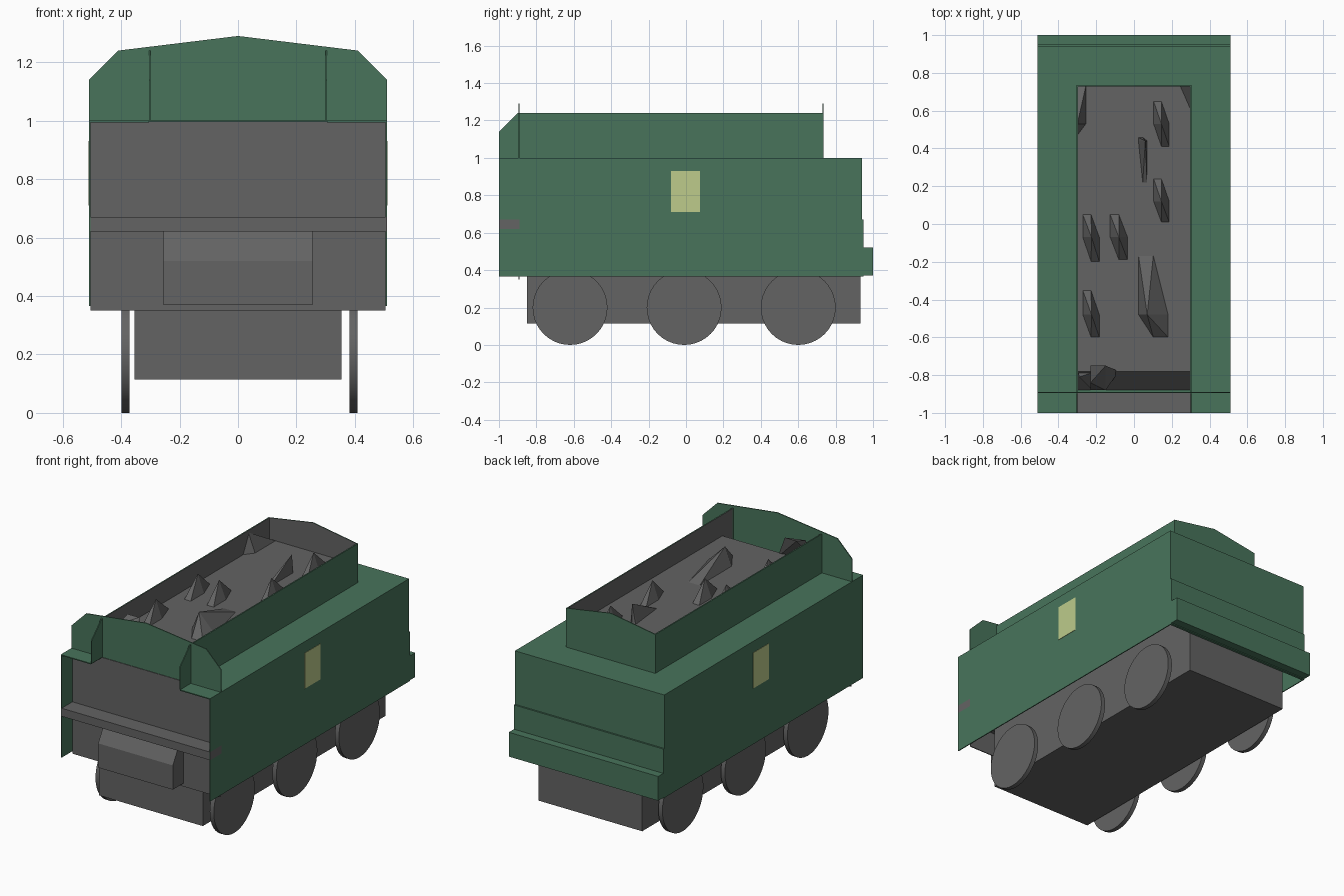
import bpy, bmesh, math
from mathutils import Vector

cube = bpy.data.objects.get("Cube")
if cube:
    bpy.data.objects.remove(cube, do_unlink=True)


def material(name, rgb):
    m = bpy.data.materials.new(name)
    m.use_nodes = True
    m.diffuse_color = (*rgb, 1)
    m.node_tree.nodes["Principled BSDF"].inputs["Base Color"].default_value = (*rgb, 1)
    return m


GREEN = material("green paint", (0.065, 0.175, 0.105))
GREY = material("dark grey", (0.125, 0.125, 0.125))
YELLOW = material("pale yellow", (0.51, 0.60, 0.26))


def finish(name, bm, *mats, rule=None):
    """Turn a bmesh into an object; rule picks faces for the second material."""
    bmesh.ops.recalc_face_normals(bm, faces=bm.faces[:])
    if rule:
        for f in bm.faces:
            f.material_index = int(rule(f.normal))
    me = bpy.data.meshes.new(name)
    bm.to_mesh(me)
    bm.free()
    for m in mats:
        me.materials.append(m)
    ob = bpy.data.objects.new(name, me)
    bpy.context.collection.objects.link(ob)
    return ob


def prism(name, profile, axis, a, b, *mats, rule=None):
    """Extrude a profile from a to b: (y, z) points along x, or (x, z) points along y."""
    bm = bmesh.new()
    def at(p, d):
        return (d, *p) if axis == "x" else (p[0], d, p[1])
    f = bm.faces.new([bm.verts.new(at(p, a)) for p in profile])
    new = bmesh.ops.extrude_face_region(bm, geom=[f])["geom"]
    shift = Vector(at((0, 0), b - a))
    bmesh.ops.translate(bm, vec=shift, verts=[v for v in new if isinstance(v, bmesh.types.BMVert)])
    return finish(name, bm, *mats, rule=rule)


def box(name, x, y, z, *mats, rule=None):
    profile = [(y[0], z[0]), (y[1], z[0]), (y[1], z[1]), (y[0], z[1])]
    return prism(name, profile, "x", x[0], x[1], *mats, rule=rule)


def hull(name, points, mat):
    bm = bmesh.new()
    for p in points:
        bm.verts.new(p)
    bmesh.ops.convex_hull(bm, input=bm.verts[:])
    return finish(name, bm, mat)


W, T = 0.51, 0.006          # half width of the body, sheet thickness
FRONT, REAR = -0.89, 0.94   # end faces of the tank
BIN, BACK = 0.305, 0.735    # half width and back end of the coal bin
COAL = 1.11                 # level of the coal

# Tank: core, end sheets and rear steps
box("tank_core", (-W + T, W - T), (FRONT, REAR - T), (0.5, 1.0), GREEN, GREY,
    rule=lambda n: n.z < -0.5)
box("front_plate", (-W + T, W - T), (FRONT - T, FRONT), (0.35, 0.998), GREY)
box("rear_plate", (-W, W), (REAR - T, REAR), (0.365, 1.0), GREEN)
box("rear_step", (-W, W), (REAR, 0.95), (0.365, 0.67), GREEN)
box("rear_beam", (-W, W), (REAR, 1.0), (0.37, 0.52), GREEN)

# Front shelf and toolbox
box("front_shelf", (-W + T, W), (-1.0, FRONT), (0.62, 0.67), GREY)
prism("toolbox", [(FRONT, 0.37), (-1.0, 0.37), (-1.0, 0.52), (-0.94, 0.62), (FRONT, 0.62)],
      "x", -0.255, 0.255, GREY)

# Paired side parts
wall = [(-1.0, 1.0), (BACK, 1.0), (BACK, 1.24), (-0.9, 1.24), (-1.0, 1.14)]
for side, s in (("left", 1), ("right", -1)):
    box(side + "_side_panel", (s * (W - T), s * W), (-1.0, REAR), (0.365, 1.0), GREEN)
    box(side + "_front_deck", (s * BIN, s * W), (-1.0, FRONT), (1.0 - T, 1.0), GREEN)
    box(side + "_number_plate", (s * W, s * (W + 0.002)), (-0.08, 0.075), (0.71, 0.93), YELLOW)
    prism(side + "_bin_wall", wall, "x", s * (BIN - T), s * BIN, GREEN)
    # grey lining on the bin side of the wall
    box(side + "_bin_lining", (s * (BIN - T - 0.002), s * (BIN - T)), (FRONT + 0.01, BACK - T),
        (1.0, 1.24), GREY)

# Arched sheets at both ends of the bin
prism("front_arch", [(-W, 1.0), (W, 1.0), (W, 1.14), (0.41, 1.24), (0, 1.29), (-0.41, 1.24),
                     (-W, 1.14)], "y", FRONT - T, FRONT, GREEN)
prism("back_arch", [(-BIN, 1.0), (BIN, 1.0), (BIN, 1.24), (0, 1.29), (-BIN, 1.24)],
      "y", BACK - T, BACK, GREEN, GREY, rule=lambda n: n.y < -0.5)

# Coal bed with a sloping front
prism("coal_bed", [(FRONT, 1.0), (BACK - T, 1.0), (BACK - T, COAL), (-0.78, COAL), (FRONT + 0.01, 1.0)],
      "x", -BIN + T, BIN - T, GREY)

# Coal lumps: left, right, near, far, apex x, apex y
lumps = [
    (0.10, 0.19, 0.40, 0.66, 0.145, 0.53),
    (0.02, 0.07, 0.20, 0.46, 0.06, 0.44),
    (0.10, 0.19, 0.00, 0.25, 0.145, 0.12),
    (-0.275, -0.18, -0.21, 0.06, -0.225, -0.07),
    (-0.13, -0.03, -0.20, 0.06, -0.08, -0.07),
    (0.02, 0.19, -0.61, -0.14, 0.07, -0.48),
    (-0.275, -0.18, -0.61, -0.34, -0.225, -0.48),
]
for i, (x0, x1, y0, y1, ax, ay) in enumerate(lumps):
    mx = (x0 + x1) / 2
    base = [(x0, y1), (mx, y1), (x1, ay), (x1, y0), (mx, y0), (x0, ay)]
    hull(f"coal_lump_{i + 1}", [(x, y, COAL - 0.01) for x, y in base] + [(ax, ay, 1.22)], GREY)
hull("corner_lump_right", [(-0.3, 0.47, COAL), (-0.255, 0.53, COAL), (-0.255, 0.73, COAL),
                           (-0.3, 0.73, COAL), (-0.3, 0.53, 1.225)], GREY)
hull("corner_lump_left", [(0.245, 0.73, COAL), (0.298, 0.61, COAL), (0.298, 0.73, COAL),
                          (0.298, 0.73, 1.2)], GREY)
hull("front_lump", [(-0.23, -0.88, 1.09), (-0.15, -0.88, 1.09), (-0.23, -0.75, 1.23),
                    (-0.15, -0.75, 1.23), (-0.23, -0.84, 1.2), (-0.08, -0.78, 1.08)], GREY)
hull("small_front_lump", [(-0.295, -0.79, COAL), (-0.23, -0.79, COAL), (-0.23, -0.87, 1.02),
                          (-0.29, -0.81, 1.14)], GREY)

# Chassis and wheels
box("chassis", (-0.355, 0.355), (-0.85, REAR - T), (0.115, 0.5), GREY)
for side, s in (("left", 1), ("right", -1)):
    for place, y in (("front", -0.62), ("middle", -0.01), ("rear", 0.6)):
        bpy.ops.mesh.primitive_cylinder_add(vertices=40, radius=0.2, depth=0.028,
                                            location=(s * 0.39 + 0.005, y, 0.2),
                                            rotation=(0, math.pi / 2, 0))
        wheel = bpy.context.object
        wheel.name = f"{side}_{place}_wheel"
        wheel.data.materials.append(GREY)
        bpy.ops.object.shade_smooth_by_angle()
